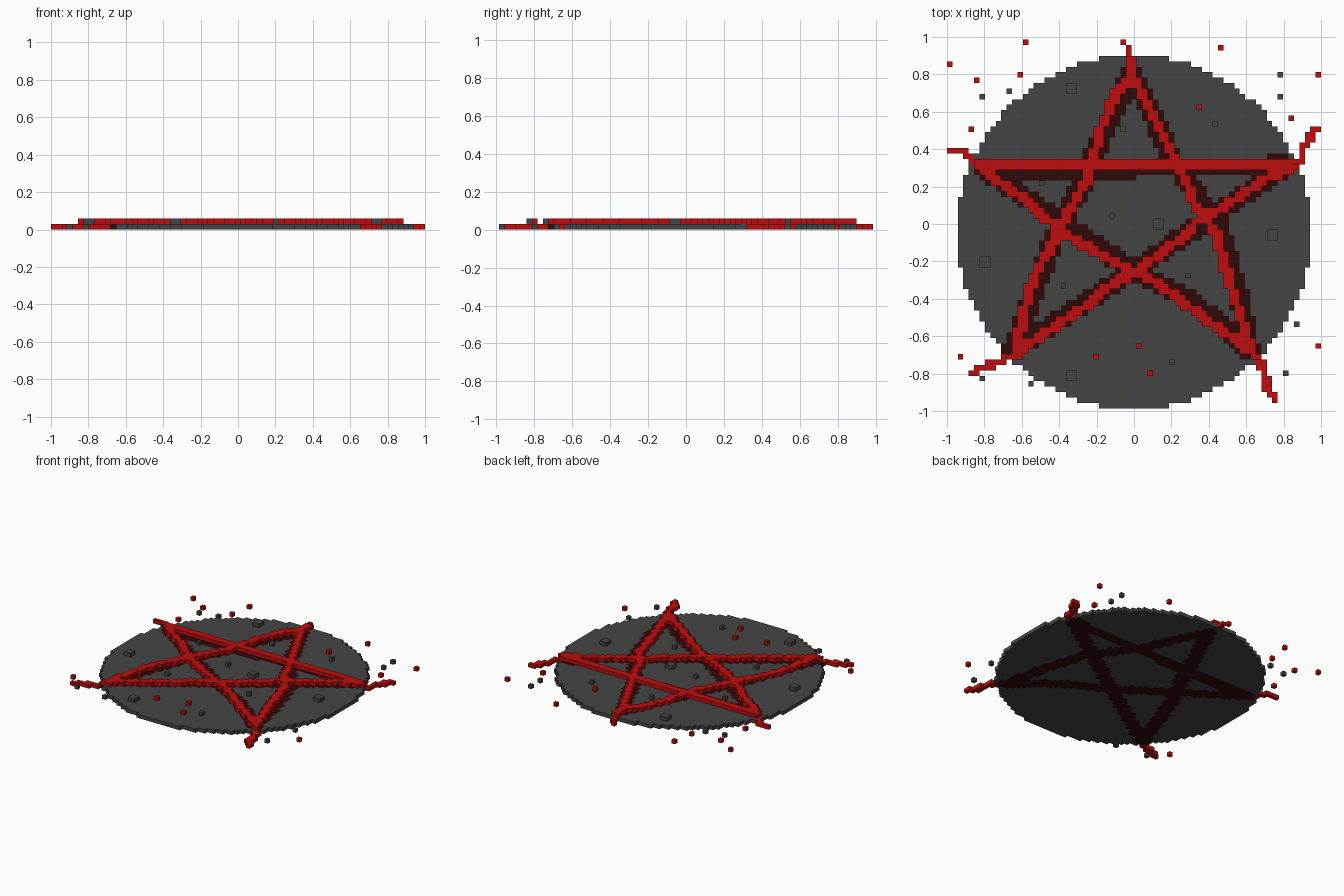
import bpy, math
from mathutils import Vector

if "Cube" in bpy.data.objects:
    bpy.data.objects.remove(bpy.data.objects["Cube"], do_unlink=True)

NX, NY = 69, 68          # block grid
V = 2.0 / NX             # block size


def material(name, rgb):
    m = bpy.data.materials.new(name)
    m.use_nodes = True
    col = (*rgb, 1.0)
    m.diffuse_color = col
    m.node_tree.nodes["Principled BSDF"].inputs["Base Color"].default_value = col
    return m


GREY = material("stone_grey", (0.06, 0.06, 0.06))
RED = material("bright_red", (0.52, 0.004, 0.004))
DARK = material("dark_red", (0.028, 0.003, 0.003))


def near(cell, path, radius):
    """True if the cell centre lies within radius of the path."""
    p = Vector((cell[0] + 0.5, cell[1] + 0.5))
    for a, b in zip(path, path[1:]):
        a, b = Vector(a), Vector(b)
        d = b - a
        t = max(0.0, min(1.0, (p - a).dot(d) / d.length_squared))
        if (p - a - d * t).length < radius:
            return True
    return False


def stroke(paths, radius):
    return {(i, j) for i in range(NX) for j in range(NY)
            if any(near((i, j), p, radius) for p in paths)}


def in_disc(c):
    return (c[0] - 34) ** 2 + (c[1] - 32) ** 2 <= 1063


SIDES = {
    (1, 0, 0): [(1, 0, 0), (1, 1, 0), (1, 1, 1), (1, 0, 1)],
    (-1, 0, 0): [(0, 0, 0), (0, 0, 1), (0, 1, 1), (0, 1, 0)],
    (0, 1, 0): [(0, 1, 0), (0, 1, 1), (1, 1, 1), (1, 1, 0)],
    (0, -1, 0): [(0, 0, 0), (1, 0, 0), (1, 0, 1), (0, 0, 1)],
    (0, 0, 1): [(0, 0, 1), (1, 0, 1), (1, 1, 1), (0, 1, 1)],
    (0, 0, -1): [(0, 0, 0), (0, 1, 0), (1, 1, 0), (1, 0, 0)],
}


def build_blocks(name, cells, mats, solid, pick=lambda c: 0):
    """Mesh of the exposed block faces; pick chooses the material per block."""
    index, faces, slots = {}, [], []
    for c in sorted(cells):
        for n, corners in SIDES.items():
            if (c[0] + n[0], c[1] + n[1], c[2] + n[2]) in solid:
                continue
            keys = [(c[0] + k[0], c[1] + k[1], c[2] + k[2]) for k in corners]
            faces.append([index.setdefault(k, len(index)) for k in keys])
            slots.append(pick(c))
    verts = [((x - NX / 2) * V, (y - NY / 2) * V, z * V) for x, y, z in index]
    me = bpy.data.meshes.new(name)
    me.from_pydata(verts, [], faces)
    for m in mats:
        me.materials.append(m)
    for poly, s in zip(me.polygons, slots):
        poly.material_index = s
    ob = bpy.data.objects.new(name, me)
    bpy.context.collection.objects.link(ob)
    return ob


# Dark star stained into the slab
tip, left, right, low_l, low_r = (34.2, 62), (7, 44), (62.5, 44.7), (12, 10.5), (56, 10.5)
dark_cells = stroke([
    [tip, (29, 51), (24.3, 40), (20.5, 33.5), low_l],
    [tip, (42, 45), (50, 34), (53.3, 23), low_r],
    [left, right],
    [left, (34.4, 25.4), (44, 20.3), (51, 15.3), low_r],
    [right, (34.4, 25.4), low_l],
], 1.85)

# Wavering raised star strokes
red_cells = stroke([
    [(34, 60.7), (31.8, 59.2), (30.3, 56), (28.7, 52.4), (27.6, 48.7), (26.3, 43.1), (23.9, 38.9),
     (21.7, 34.8), (18.9, 29.3), (16.3, 24.7), (15, 21), (13.9, 16.4), (12.5, 9.9)],
    [(34.5, 60.7), (36.8, 56.4), (38.7, 52.4), (40.5, 49), (42.5, 45.4), (44.4, 41.3), (46.2, 36.3),
     (49.4, 33), (50.6, 28.4), (52.3, 22.8), (54, 17.3), (56.2, 10.8)],
    [(5.5, 45.4), (20, 45.2), (35.5, 44.7), (50, 45), (64.5, 45.2)],
    [(7, 44), (10.2, 41.3), (13.7, 39), (17, 36.3), (20.2, 33.4), (23.5, 31.3), (27.2, 28.9),
     (34.4, 25.2), (39.2, 22.8), (42.9, 20), (46.6, 17.3), (51.2, 14), (56.2, 10.5)],
    [(63.7, 44.6), (58.6, 42.2), (54.9, 39.8), (50.3, 36.7), (46.6, 35.2), (43.8, 32), (39.2, 28.4),
     (34.4, 25.2), (30, 22.5), (25.4, 18.8), (20.8, 15.8), (16.1, 12.5), (11.9, 9.5)],
    [(34, 64), (34, 60)],
], 1.0)

# Trailing drips running off the five tips
red_cells |= stroke([
    [(33.6, 66.4), (33.6, 63)],
    [(0.5, 47.4), (3.5, 47.4), (5, 45.8), (7, 45)],
    [(65.2, 45.8), (65.4, 47.4), (66.5, 49), (67.4, 51), (68.5, 51.5)],
    [(12.5, 9.7), (9.5, 8.6), (7, 7.6), (4.6, 6.6)],
    [(56.5, 10.3), (58, 8), (59.2, 5.2), (59.2, 3), (60.5, 1.5)],
], 0.75)

# Loose specks and pebbles
red_specks = [(14, 67), (32, 67), (50, 66), (0, 63), (13, 61), (5, 60), (68, 61), (46, 55),
              (63, 53), (4, 51), (2, 9), (68, 11), (35, 11), (27, 9), (37, 6)]
grey_specks = [(61, 61), (61, 57), (11, 58), (6, 57), (64, 15), (62, 6), (6, 5), (15, 4),
               (32, 51), (49, 52), (17, 41), (30, 35), (21, 22), (44, 24), (41, 8)]
for i, j in [(22, 58), (38, 33), (59, 31), (6, 26), (22, 5)]:
    grey_specks += [(i, j), (i + 1, j), (i, j + 1), (i + 1, j + 1)]


def lift(cells):
    """Blocks over the slab sit on top of it, the others lie on the ground."""
    return {(i, j, 1 if in_disc((i, j)) else 0) for i, j in cells}


slab = {(i, j, 0) for i in range(NX) for j in range(NY) if in_disc((i, j))}
strokes = lift(red_cells)
specks = lift(red_specks) - strokes
pebbles = lift(grey_specks) - strokes
solid = slab | strokes | specks | pebbles

build_blocks("round_slab", slab, [GREY, DARK], solid,
             lambda c: 1 if c[:2] in dark_cells else 0)
build_blocks("star_strokes", strokes, [RED], solid)
build_blocks("red_specks", specks, [RED], solid)
build_blocks("grey_pebbles", pebbles, [GREY], solid)
